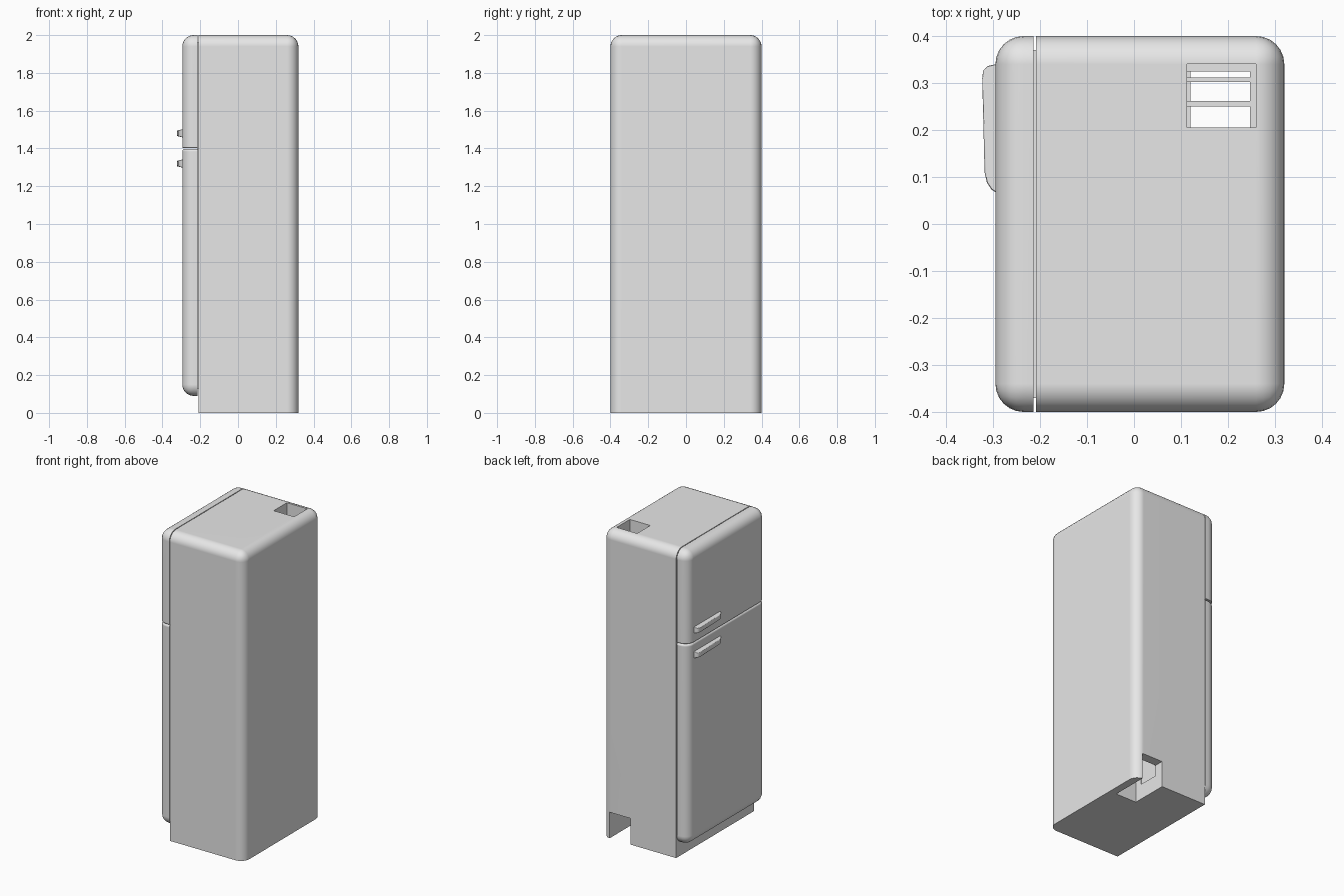
import bpy, bmesh
from mathutils import Vector

cube = bpy.data.objects.get("Cube")
if cube:
    bpy.data.objects.remove(cube, do_unlink=True)

grey = bpy.data.materials.new("light_grey")
grey.use_nodes = True
colour = (0.8, 0.8, 0.8, 1)
grey.diffuse_color = colour
grey.node_tree.nodes["Principled BSDF"].inputs["Base Color"].default_value = colour

FRONT, BACK, SIDE, TOP = -0.295, 0.32, 0.4, 2.0
BODY_X, SPLIT, RADIUS = -0.209, 1.4, 0.06


def add_box(bm, lo, hi):
    """Axis-aligned box between two corners."""
    verts = bmesh.ops.create_cube(bm, size=1)["verts"]
    lo, hi = Vector(lo), Vector(hi)
    for v in verts:
        v.co = (lo + hi) / 2 + v.co * (hi - lo)


def round_edges(bm, test, radius, segments):
    """Bevel every edge whose two end points satisfy the test."""
    edges = [e for e in bm.edges if test(e.verts[0].co, e.verts[1].co)]
    bmesh.ops.bevel(bm, geom=edges, offset=radius, segments=segments,
                    profile=0.5, affect="EDGES", clamp_overlap=True)


def make_object(name, bm):
    bmesh.ops.recalc_face_normals(bm, faces=bm.faces)
    mesh = bpy.data.meshes.new(name)
    bm.to_mesh(mesh)
    bm.free()
    mesh.materials.append(grey)
    obj = bpy.data.objects.new(name, mesh)
    bpy.context.collection.objects.link(obj)
    return obj


def activate(obj):
    bpy.ops.object.select_all(action="DESELECT")
    obj.select_set(True)
    bpy.context.view_layer.objects.active = obj


def smooth(obj):
    activate(obj)
    bpy.ops.object.shade_smooth_by_angle(angle=0.6)
    mod = obj.modifiers.new("even_shading", "WEIGHTED_NORMAL")
    mod.keep_sharp = True


def box_object(name, lo, hi):
    bm = bmesh.new()
    add_box(bm, lo, hi)
    return make_object(name, bm)


def cut(obj, lo, hi):
    cutter = box_object("cutter", lo, hi)
    mod = obj.modifiers.new("cut", "BOOLEAN")
    mod.operation, mod.solver, mod.object = "DIFFERENCE", "EXACT", cutter
    activate(obj)
    bpy.ops.object.modifier_apply(modifier=mod.name)
    bpy.data.objects.remove(cutter, do_unlink=True)


# Cabinet: rounded at the rear and top, square at the door side and floor
bm = bmesh.new()
add_box(bm, (BODY_X, -SIDE, 0), (BACK, SIDE, TOP))
round_edges(bm, lambda a, b: max(a.x, b.x) > 0 and max(a.z, b.z) > 1
            and not (a.z < 1 and b.z < 1), RADIUS, 6)
cabinet = make_object("cabinet", bm)
# Vent shaft through the top, opening into a notch at the foot
cut(cabinet, (0.113, 0.205, 0.1), (0.26, 0.34, 2.1))
cut(cabinet, (0.12, 0.16, -0.1), (0.27, 0.5, 0.17))
smooth(cabinet)

# Slats and side rail inside the vent
for y0, y1 in ((0.25, 0.262), (0.302, 0.312), (0.325, 0.34)):
    box_object("vent_slat", (0.112, y0, 1.88), (0.25, y1, 1.91))
box_object("vent_rail", (0.247, 0.205, 1.88), (0.261, 0.34, 1.91))


# Doors: one rounded slab, split into two
def make_door(name, upper):
    bm = bmesh.new()
    add_box(bm, (FRONT, -SIDE, 0.09), (-0.214, SIDE, TOP))
    round_edges(bm, lambda a, b: min(a.x, b.x) < -0.25, RADIUS, 6)
    level = SPLIT + (0.002 if upper else -0.002)
    result = bmesh.ops.bisect_plane(
        bm, geom=bm.verts[:] + bm.edges[:] + bm.faces[:],
        plane_co=(0, 0, level), plane_no=(0, 0, 1),
        clear_inner=upper, clear_outer=not upper)
    rim = [e for e in result["geom_cut"] if isinstance(e, bmesh.types.BMEdge)]
    bmesh.ops.contextual_create(bm, geom=rim)
    round_edges(bm, lambda a, b: abs(a.z - level) < 1e-4 and abs(b.z - level) < 1e-4
                and min(a.x, b.x) < -0.2141, 0.004 if upper else 0.014, 3)
    smooth(make_object(name, bm))


make_door("freezer_door", True)
make_door("fridge_door", False)

# Recessed seal between the doors and the cabinet
box_object("door_seal", (-0.216, -0.37, 0.13), (-0.207, 0.37, 1.96))


# Handles: plan outline extruded upwards, tapering away from the door
def make_handle(name, z):
    outline = [(-0.29, 0.065), (-0.303, 0.073), (-0.313, 0.088), (-0.318, 0.11),
               (-0.323, 0.31), (-0.321, 0.327), (-0.312, 0.336), (-0.29, 0.341)]
    bm = bmesh.new()
    loops = []
    for side in (-1, 1):
        loop = [bm.verts.new((x, y, z + side * (0.021 + (x - FRONT) * 0.25)))
                for x, y in outline]
        bm.faces.new(loop)
        loops.append(loop)
    low, high = loops
    for i in range(len(outline)):
        j = (i + 1) % len(outline)
        bm.faces.new((low[i], low[j], high[j], high[i]))
    round_edges(bm, lambda a, b: abs(a.z - b.z) < 0.01 and min(a.x, b.x) < -0.291,
                0.004, 2)
    smooth(make_object(name, bm))


make_handle("freezer_handle", 1.48)
make_handle("fridge_handle", 1.32)
